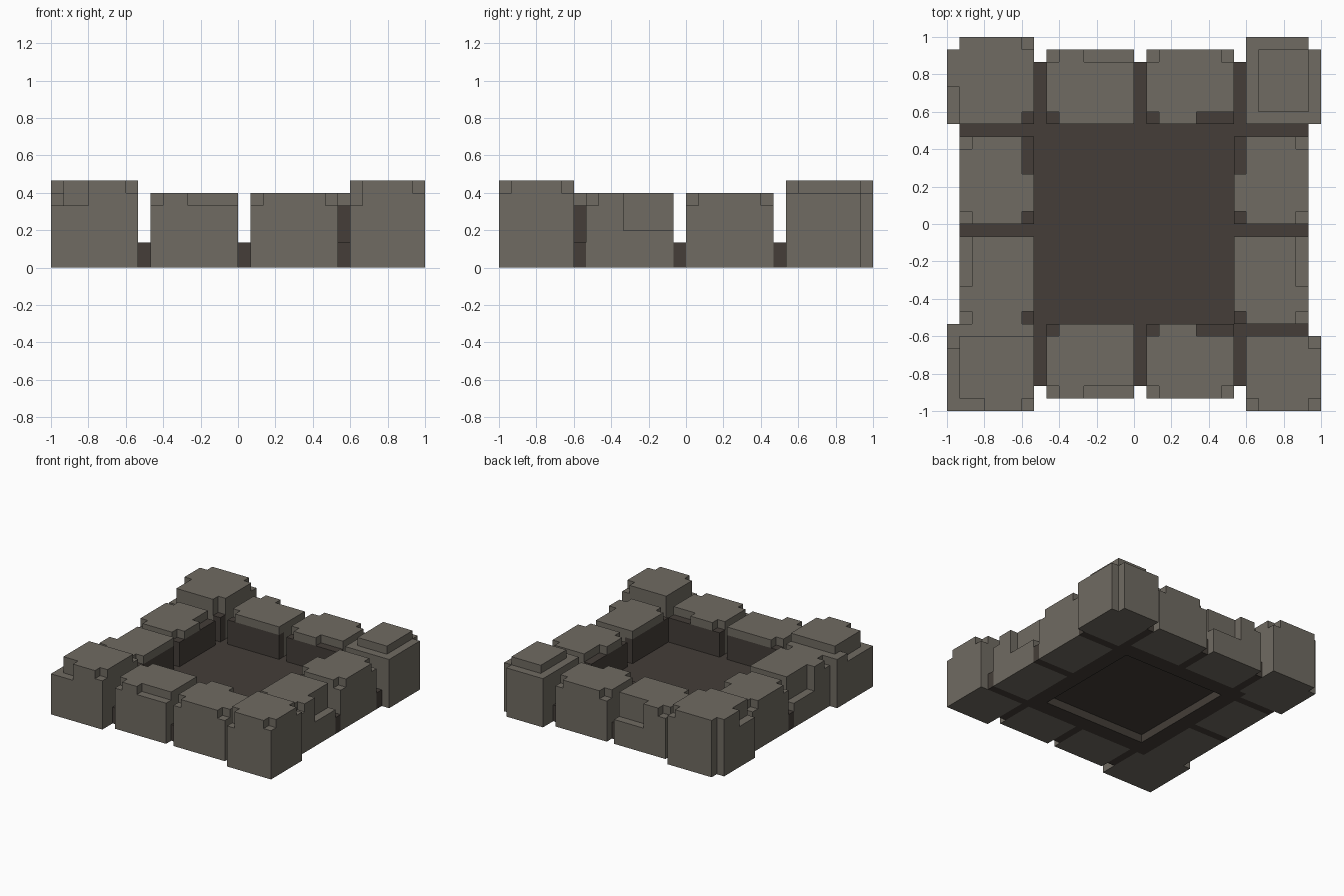
import bpy, bmesh, math

if "Cube" in bpy.data.objects:
    bpy.data.objects.remove(bpy.data.objects["Cube"])

U = 1 / 15  # edge length of one block unit


def material(name, rgb):
    m = bpy.data.materials.new(name)
    m.diffuse_color = (*rgb, 1)
    m.use_nodes = True
    m.node_tree.nodes["Principled BSDF"].inputs["Base Color"].default_value = m.diffuse_color
    return m


STONE = material("warm grey stone", (0.162, 0.147, 0.122))
DARK = material("dark mortar", (0.058, 0.048, 0.040))


def box(x0, x1, y0, y1, z0, z1):
    return {(x, y, z) for x in range(x0, x1) for y in range(y0, y1) for z in range(z0, z1)}


# Corner order of each outward cell face
FACES = {
    (1, 0, 0): [(1, 0, 0), (1, 1, 0), (1, 1, 1), (1, 0, 1)],
    (-1, 0, 0): [(0, 0, 0), (0, 0, 1), (0, 1, 1), (0, 1, 0)],
    (0, 1, 0): [(0, 1, 0), (0, 1, 1), (1, 1, 1), (1, 1, 0)],
    (0, -1, 0): [(0, 0, 0), (1, 0, 0), (1, 0, 1), (0, 0, 1)],
    (0, 0, 1): [(0, 0, 1), (1, 0, 1), (1, 1, 1), (0, 1, 1)],
    (0, 0, -1): [(0, 0, 0), (0, 1, 0), (1, 1, 0), (1, 0, 0)],
}


def build(name, cells, is_dark):
    """Skin a set of unit cells and merge the coplanar faces."""
    bm = bmesh.new()
    verts = {}
    for c in sorted(cells):
        for d, corners in FACES.items():
            if tuple(a + b for a, b in zip(c, d)) in cells:
                continue
            ring = []
            for k in corners:
                p = tuple(a + b for a, b in zip(c, k))
                if p not in verts:
                    verts[p] = bm.verts.new([v * U for v in p])
                ring.append(verts[p])
            bm.faces.new(ring).material_index = int(is_dark(c))
    bmesh.ops.dissolve_limit(bm, angle_limit=math.radians(1), verts=bm.verts,
                             edges=bm.edges, delimit={'MATERIAL'})
    me = bpy.data.meshes.new(name)
    bm.to_mesh(me)
    bm.free()
    me.materials.append(STONE)
    me.materials.append(DARK)
    bpy.context.collection.objects.link(bpy.data.objects.new(name, me))


def inner_layer(c):
    """Cells lining the courtyard below the cap are dark."""
    return c[2] < 5 and max(abs(c[0] + .5), abs(c[1] + .5)) < 9


occupied = set()


def stone(name, x0, x1, y0, y1, h, notches):
    """Block with notches given as x0, x1, y0, y1, floor height."""
    cells = box(x0, x1, y0, y1, 0, h)
    for a, b, c, d, z in notches:
        cells -= box(a, b, c, d, z, h)
    occupied.update(cells)
    build(name, cells, inner_layer)


# Back and front wall stones
for side, s in (("back", 1), ("front", -1)):
    def span(a, b, s=s):
        return (a, b) if s > 0 else (-b, -a)
    body, rim, lip = span(8, 14), span(13, 14), span(8, 9)
    stone(side + "_wall_left", -7, 0, *body, 6,
          [(-7, -6, *rim, 5), (-4, 0, *rim, 3 if s > 0 else 5), (-7, -6, *lip, 5)])
    stone(side + "_wall_right", 1, 8, *body, 6,
          [(1, 2, *rim, 5), (7, 8, *rim, 5), (1, 2, *lip, 5), (5, 8, *lip, 5)])

# Left and right wall stones
for side, s in (("right", 1), ("left", -1)):
    def span(a, b, s=s):
        return (a, b) if s > 0 else (-b, -a)
    body, rim, lip = span(8, 14), span(13, 14), span(8, 9)
    stone(side + "_wall_back", *body, 0, 7, 6,
          [(*rim, 0, 1, 5), (*rim, 6, 7, 5), (*lip, 0, 1, 5), (*lip, 4, 7, 5)])
    stone(side + "_wall_front", *body, -8, -1, 6,
          [(*rim, -5, -1, 3), (*rim, -8, -7, 5), (*lip, -8, -7, 5)])

# Taller corner stones
stone("corner_back_left", -15, -8, 8, 15, 7,
      [(-15, -14, 14, 15, 0), (-9, -8, 14, 15, 6), (-15, -14, 8, 11, 5), (-9, -8, 8, 9, 5)])
stone("corner_back_right", 9, 15, 8, 15, 7,
      [(14, 15, 14, 15, 0), (9, 10, 8, 15, 6), (14, 15, 8, 15, 6),
       (9, 15, 8, 9, 6), (9, 15, 14, 15, 6)])
stone("corner_front_left", -15, -8, -15, -8, 7,
      [(-15, -12, -15, -14, 5), (-9, -8, -15, -14, 6), (-15, -14, -14, -10, 5),
       (-15, -14, -10, -8, 6), (-15, -8, -9, -8, 6)])
stone("corner_front_right", 9, 15, -15, -9, 7,
      [(9, 10, -15, -14, 5), (14, 15, -15, -14, 6), (14, 15, -10, -9, 6)])

# Courtyard floor with joints between stones and a recess underneath
floor = box(-14, 14, -13, 13, 0, 2) - box(-7, 7, -7, 7, 0, 1) - occupied
build("courtyard_floor", floor, lambda c: True)
